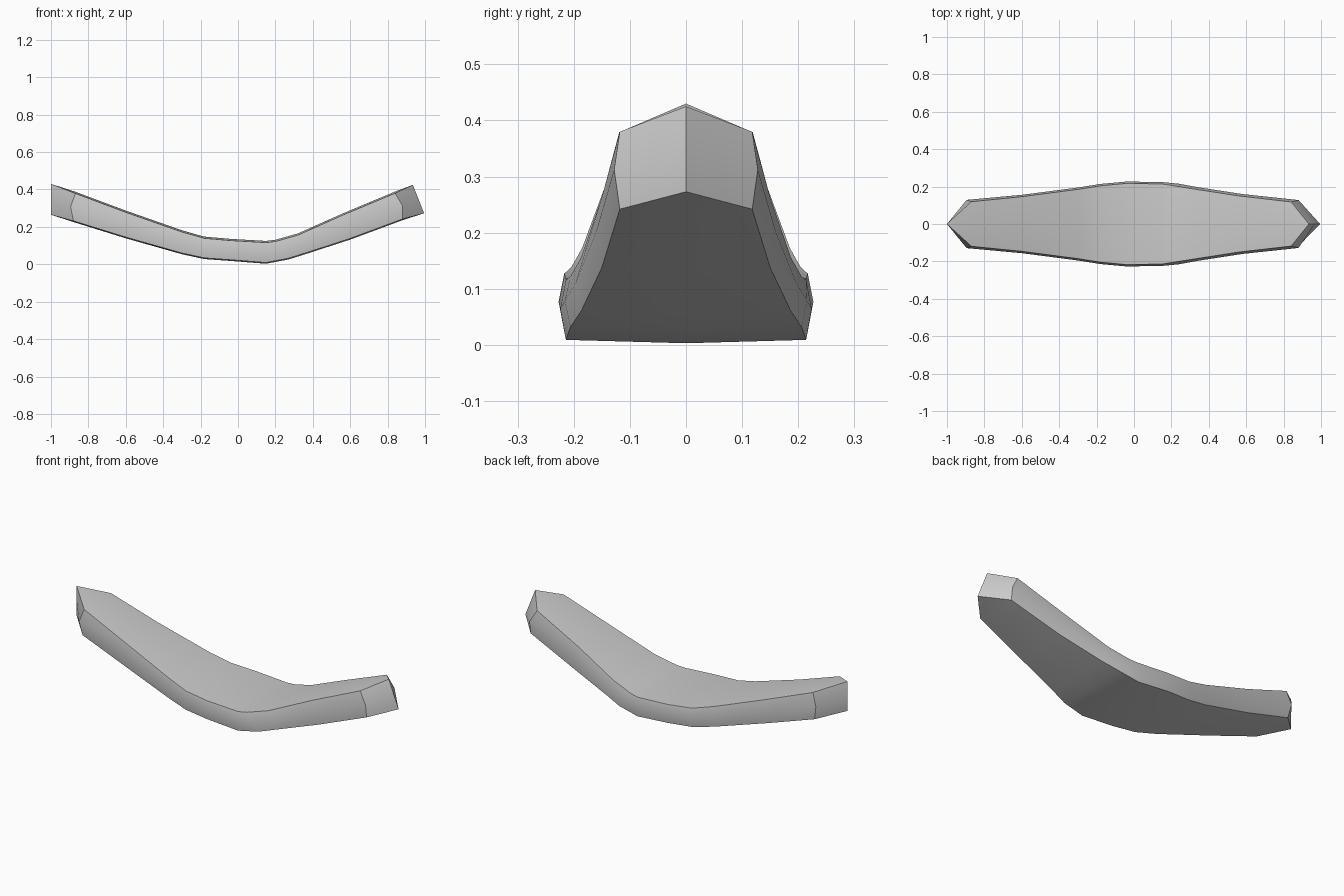
import bpy, bmesh
from math import radians

if "Cube" in bpy.data.objects:
    bpy.data.objects.remove(bpy.data.objects["Cube"])

# Stations along the blade: x top, z top, x bottom, z bottom, half width
stations = [
    (-1.00, 0.430, -1.00, 0.265, 0.0),
    (-0.87, 0.388, -0.88, 0.226, 0.119),
    (-0.60, 0.287, -0.60, 0.139, 0.146),
    (-0.30, 0.182, -0.30, 0.054, 0.185),
    (-0.18, 0.148, -0.18, 0.028, 0.204),
    (-0.04, 0.136, -0.04, 0.018, 0.217),
    (0.15, 0.125, 0.15, 0.003, 0.214),
    (0.20, 0.131, 0.27, 0.026, 0.206),
    (0.32, 0.165, 0.36, 0.054, 0.187),
    (0.56, 0.272, 0.60, 0.132, 0.150),
    (0.84, 0.389, 0.88, 0.236, 0.118),
    (0.935, 0.425, 0.995, 0.273, 0.0),
]


def section(bm, xt, zt, xb, zb, w):
    """Closed ring: crowned top, bulged sides, shallow keel below."""
    tip = w == 0
    drop = 0 if tip else 0.009
    rise = 0 if tip else 0.006
    mid = 0 if tip else w + 0.010
    xm, zm = (xt + xb) / 2, (zt + zb) / 2
    if not tip:
        xm += 0.02 if xm > 0.8 else -0.02 if xm < -0.8 else 0
    pts = [(xt, 0, zt), (xt, w, zt - drop), (xm, mid, zm), (xb, w, zb + rise),
           (xb, 0, zb), (xb, -w, zb + rise), (xm, -mid, zm), (xt, -w, zt - drop)]
    return [bm.verts.new(p) for p in pts]


# Curved blade, lofted through the sections with pinched tips
bm = bmesh.new()
rings = [section(bm, *s) for s in stations]
for a, b in zip(rings, rings[1:]):
    for i in range(8):
        j = (i + 1) % 8
        bm.faces.new((a[i], a[j], b[j], b[i]))
bmesh.ops.remove_doubles(bm, verts=bm.verts, dist=0.0005)
bmesh.ops.recalc_face_normals(bm, faces=bm.faces)
mesh = bpy.data.meshes.new("curved_blade")
bm.to_mesh(mesh)
bm.free()
blade = bpy.data.objects.new("curved_blade", mesh)
bpy.context.collection.objects.link(blade)

# Smooth surfaces with crisp rims
bpy.context.view_layer.objects.active = blade
blade.select_set(True)
bpy.ops.object.shade_smooth_by_angle(angle=radians(35))
